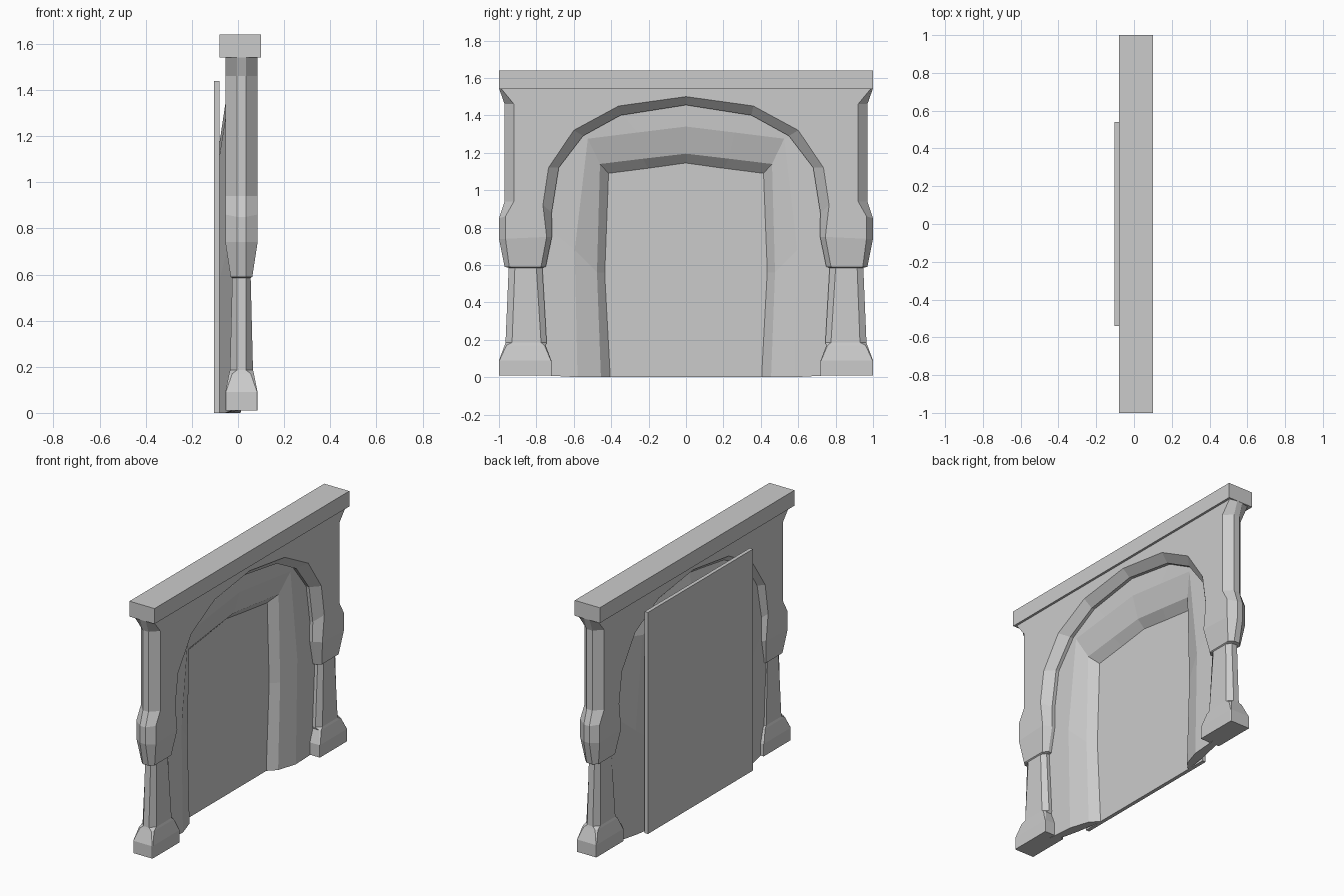
import bpy, bmesh

if "Cube" in bpy.data.objects:
    bpy.data.objects.remove(bpy.data.objects["Cube"])

CX = 0.015  # middle of the wall thickness


def loft(name, sections):
    """Join closed sections of equal size into a capped solid."""
    bm = bmesh.new()
    rows = [[bm.verts.new(p) for p in s] for s in sections]
    n = len(rows[0])
    for a, b in zip(rows, rows[1:]):
        for i in range(n):
            j = (i + 1) % n
            bm.faces.new((a[i], a[j], b[j], b[i]))
    bm.faces.new(rows[0][::-1])
    bm.faces.new(rows[-1])
    bmesh.ops.recalc_face_normals(bm, faces=bm.faces)
    me = bpy.data.meshes.new(name)
    bm.to_mesh(me)
    bm.free()
    ob = bpy.data.objects.new(name, me)
    bpy.context.collection.objects.link(ob)
    return ob


def both_sides(half):
    """Mirror a half path across y = 0; its last section lies on the centre."""
    return half + [[(x, -y, z) for x, y, z in s] for s in reversed(half[:-1])]


def box(name, x0, x1, y, z0, z1):
    loft(name, [[(x0, s, z0), (x1, s, z0), (x1, s, z1), (x0, s, z1)] for s in (-y, y)])


def rung(oe, oi, ii, ie, w, f=0.02):
    """Chamfered section: outer edge, outer inset, inner inset, inner edge."""
    pts = [(f, oe), (w, oi), (w, ii), (f, ie)]
    return ([(CX + x, *p) for x, p in pts] +
            [(CX - x, *p) for x, p in reversed(pts)])


def level(z, oe, oi, ii, ie, w, f=0.02):
    return rung((oe, z), (oi, z), (ii, z), (ie, z), w, f)


# Pillars and arched wall as one chamfered band
band = [
    # foot
    level(0.01, 1.0, 0.997, 0.723, 0.72, 0.07, 0.068),
    level(0.09, 1.0, 0.997, 0.723, 0.72, 0.07, 0.068),
    level(0.17, 0.97, 0.96, 0.757, 0.75, 0.054, 0.04),
    # tapered shaft
    level(0.185, 0.965, 0.93, 0.775, 0.745, 0.05),
    level(0.585, 0.948, 0.915, 0.80, 0.768, 0.04),
    # bulge
    level(0.59, 0.97, 0.945, 0.775, 0.75, 0.047),
    rung((1.0, 0.74), (0.965, 0.74), (0.745, 0.75), (0.717, 0.75), 0.07),
    rung((1.0, 0.85), (0.965, 0.86), (0.765, 0.92), (0.718, 0.88), 0.07),
    # wall and arch
    rung((0.97, 0.94), (0.92, 0.94), (0.735, 1.12), (0.68, 1.12), 0.07),
    rung((0.97, 1.46), (0.92, 1.46), (0.60, 1.32), (0.55, 1.29), 0.07),
    rung((1.0, 1.545), (0.99, 1.545), (0.36, 1.45), (0.35, 1.40), 0.07),
    rung((0, 1.545), (0, 1.545), (0, 1.50), (0, 1.455), 0.07),
]
loft("arched_wall", both_sides(band))

# Lintel across the top
box("lintel", -0.08, 0.10, 1.0, 1.54, 1.64)

# Recessed surround inside the arch: rings from the opening outwards
r1 = [(0.40, 0), (0.43, 0.56), (0.41, 1.085), (0.20, 1.112), (0, 1.14)]
r2 = [(0.455, 0), (0.476, 0.56), (0.46, 1.14), (0.23, 1.168), (0, 1.195)]
r3 = [(0.58, 0), (0.595, 0.68), (0.525, 1.275), (0.26, 1.308), (0, 1.34)]
r4 = [(0.80, 0.012), (0.80, 0.85), (0.66, 1.30), (0.36, 1.43), (0, 1.48)]
surround = [[(-0.085, *a), (-0.03, *b), (0.01, *c), (0.015, *d), (-0.02, *d), (-0.055, *c)]
            for a, b, c, d in zip(r1, r2, r3, r4)]
loft("recess_surround", both_sides(surround))

# Back panel closing the opening
box("back_panel", -0.104, -0.08, 0.54, 0.0, 1.44)
